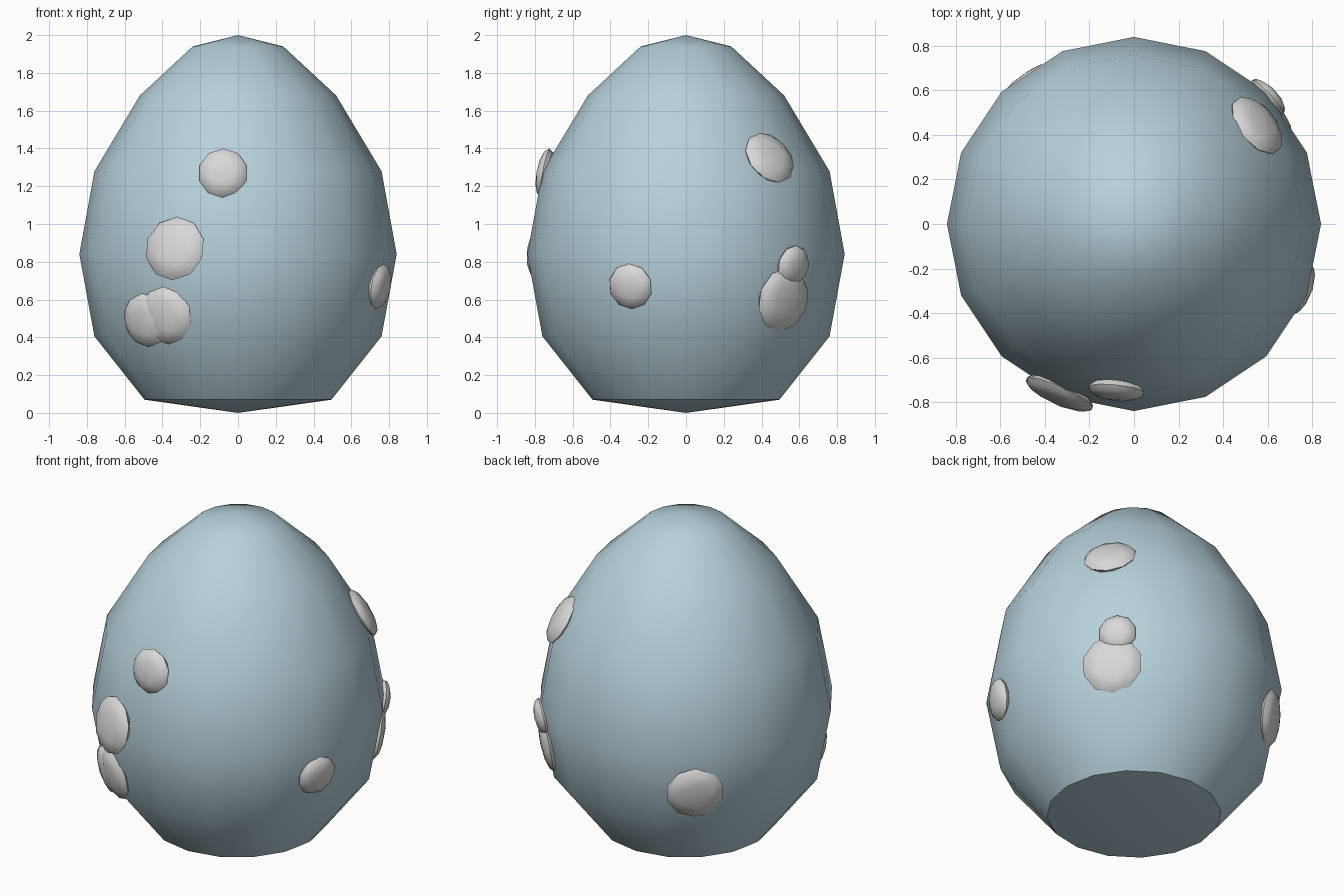
import bpy
import bmesh
from math import cos, sin, pi, radians, atan2
from mathutils import Vector, Matrix

cube = bpy.data.objects.get("Cube")
if cube:
    bpy.data.objects.remove(cube, do_unlink=True)

SIDES = 16
PROFILE = [(0, 0), (0.495, 0.07), (0.76, 0.405), (0.84, 0.84),
           (0.76, 1.28), (0.52, 1.68), (0.24, 1.94), (0, 2)]


def make_material(name, rgb):
    mat = bpy.data.materials.new(name)
    mat.use_nodes = True
    color = (*rgb, 1)
    mat.diffuse_color = color
    mat.node_tree.nodes["Principled BSDF"].inputs["Base Color"].default_value = color
    return mat


def make_object(name, bm, mat):
    mesh = bpy.data.meshes.new(name)
    bmesh.ops.recalc_face_normals(bm, faces=bm.faces)
    bm.to_mesh(mesh)
    bm.free()
    mesh.materials.append(mat)
    obj = bpy.data.objects.new(name, mesh)
    bpy.context.collection.objects.link(obj)
    bpy.ops.object.select_all(action='DESELECT')
    obj.select_set(True)
    bpy.context.view_layer.objects.active = obj
    bpy.ops.object.shade_smooth_by_angle(angle=radians(35))
    return obj


def shell_point(z):
    """Radius and outward slope normal of the shell at height z."""
    for (r0, z0), (r1, z1) in zip(PROFILE, PROFILE[1:]):
        if z0 <= z <= z1:
            t = (z - z0) / (z1 - z0)
            return r0 + t * (r1 - r0), (z1 - z0, r0 - r1)


blue = make_material("pale blue shell", (0.47, 0.635, 0.70))
grey = make_material("light grey spots", (0.69, 0.69, 0.70))

# Egg shell: profile turned around the vertical axis
bm = bmesh.new()
rings = []
for r, z in PROFILE[1:-1]:
    rings.append([bm.verts.new((r * cos(2 * pi * i / SIDES), r * sin(2 * pi * i / SIDES), z))
                  for i in range(SIDES)])
bottom = bm.verts.new((0, 0, PROFILE[0][1]))
top = bm.verts.new((0, 0, PROFILE[-1][1]))
for i in range(SIDES):
    j = (i + 1) % SIDES
    bm.faces.new((bottom, rings[0][j], rings[0][i]))
    bm.faces.new((top, rings[-1][i], rings[-1][j]))
    for low, high in zip(rings, rings[1:]):
        bm.faces.new((low[i], low[j], high[j], high[i]))
make_object("egg_shell", bm, blue)

# Spots: flattened balls lying on the shell (direction x, y, height, radius)
SPOTS = {
    "front_upper_spot": (-0.08, -0.75, 1.27, 0.132),
    "front_middle_spot": (-0.33, -0.75, 0.87, 0.17),
    "front_lower_spot_outer": (-0.50, -0.60, 0.49, 0.145),
    "front_lower_spot_inner": (-0.39, -0.68, 0.515, 0.155),
    "side_lower_spot": (0.74, -0.29, 0.67, 0.122),
    "back_upper_spot": (0.56, 0.45, 1.35, 0.152),
    "back_small_spot": (0.59, 0.56, 0.78, 0.108),
    "back_large_spot": (0.60, 0.52, 0.60, 0.172),
    "back_lower_spot": (-0.53, 0.66, 0.61, 0.167),
}
for name, (x, y, z, size) in SPOTS.items():
    angle = atan2(y, x)
    radius, (out, up) = shell_point(z)
    # Distance to the flat facet in this direction
    step = 2 * pi / SIDES
    radius *= cos(step / 2) / cos(angle % step - step / 2)
    normal = Vector((out * cos(angle), out * sin(angle), up)).normalized()
    place = Matrix.Translation((radius * cos(angle), radius * sin(angle), z))
    turn = normal.to_track_quat('Z', 'Y').to_matrix().to_4x4()
    bm = bmesh.new()
    bmesh.ops.create_icosphere(bm, subdivisions=2, radius=1)
    bm.transform(place @ turn @ Matrix.Diagonal((size, size, 0.045, 1)))
    spot = make_object(name, bm, grey)
    spot.data.shade_smooth()
